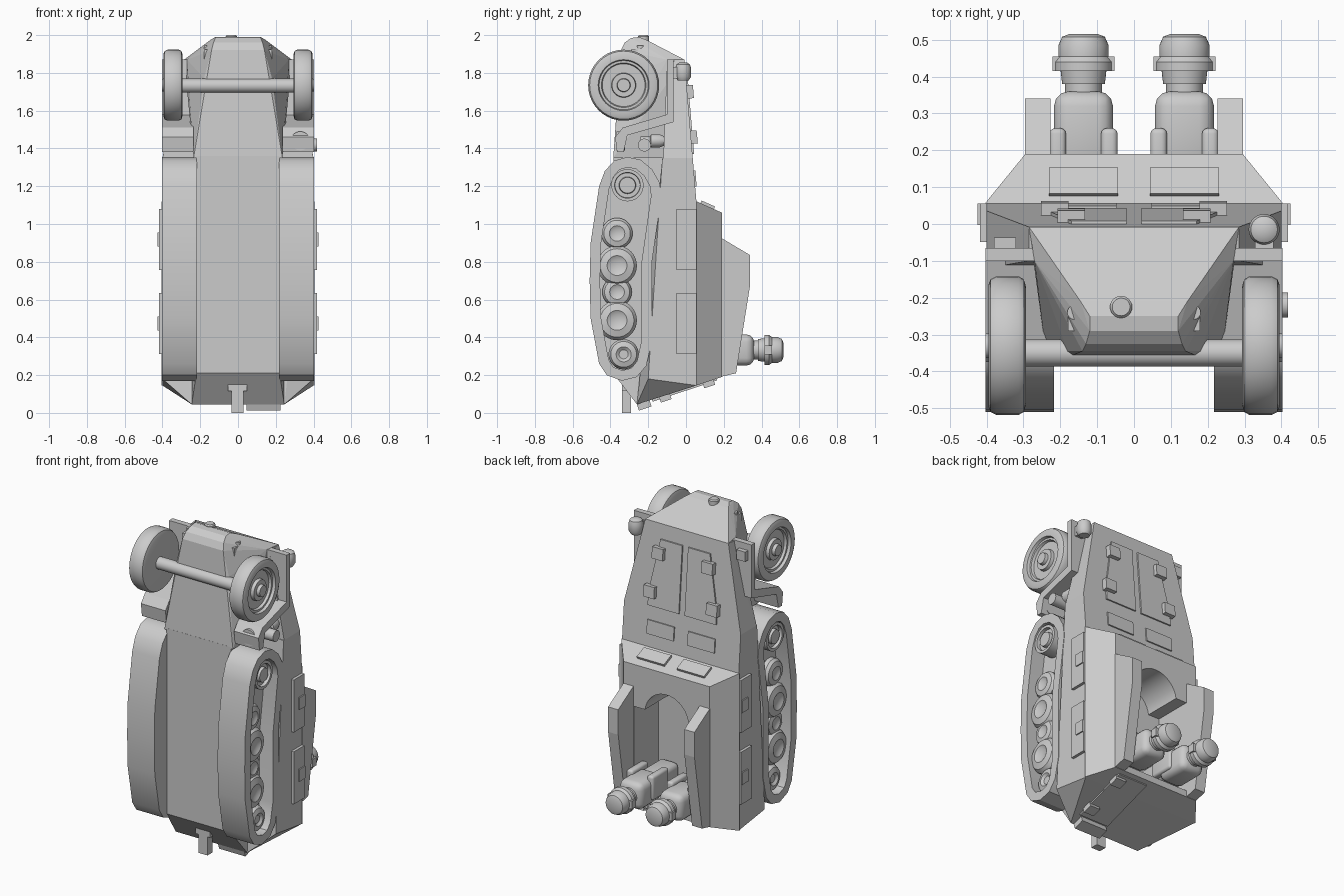
import bpy, bmesh
from math import pi
from mathutils import Matrix, Vector

cube = bpy.data.objects.get("Cube")
if cube:
    bpy.data.objects.remove(cube, do_unlink=True)

grey = bpy.data.materials.new("plain grey")
grey.use_nodes = True
colour = (0.6, 0.6, 0.6, 1)
grey.diffuse_color = colour
grey.node_tree.nodes["Principled BSDF"].inputs["Base Color"].default_value = colour


def finish(bm, name, smooth=False):
    bmesh.ops.recalc_face_normals(bm, faces=bm.faces[:])
    mesh = bpy.data.meshes.new(name)
    bm.to_mesh(mesh)
    bm.free()
    mesh.materials.append(grey)
    ob = bpy.data.objects.new(name, mesh)
    bpy.context.collection.objects.link(ob)
    if smooth:
        bpy.ops.object.select_all(action='DESELECT')
        ob.select_set(True)
        bpy.context.view_layer.objects.active = ob
        bpy.ops.object.shade_smooth_by_angle(angle=0.6)
    return ob


def hull(name, pts, mirror=True):
    """Convex solid; points are mirrored across x unless told otherwise."""
    bm = bmesh.new()
    for x, y, z in pts:
        bm.verts.new((x, y, z))
        if mirror:
            bm.verts.new((-x, y, z))
    res = bmesh.ops.convex_hull(bm, input=bm.verts[:])
    junk = {e for e in res["geom_interior"] + res["geom_unused"] if isinstance(e, bmesh.types.BMVert)}
    bmesh.ops.delete(bm, geom=list(junk), context='VERTS')
    bmesh.ops.dissolve_limit(bm, angle_limit=0.02, verts=bm.verts[:], edges=bm.edges[:])
    return finish(bm, name)


def box(name, centre, size, tilt=0, bevel=0):
    bm = bmesh.new()
    m = Matrix.Translation(centre) @ Matrix.Rotation(tilt, 4, 'X') @ Matrix.Diagonal((*size, 1))
    bmesh.ops.create_cube(bm, size=1, matrix=m)
    if bevel:
        bmesh.ops.bevel(bm, geom=bm.edges[:], offset=bevel, segments=3, affect='EDGES', profile=0.5)
    return finish(bm, name, bevel > 0)


def lathe(name, centre, axis, profile, sign=1):
    """Turn (radius, height) points around an axis through centre."""
    rot = {'x': Matrix.Rotation(sign * pi / 2, 4, 'Y'),
           'y': Matrix.Rotation(-sign * pi / 2, 4, 'X'), 'z': Matrix()}[axis]
    bm = bmesh.new()
    vs = [bm.verts.new((r, 0, h)) for r, h in profile]
    es = [bm.edges.new(p) for p in zip(vs, vs[1:])]
    bmesh.ops.spin(bm, geom=vs + es, axis=(0, 0, 1), cent=(0, 0, 0), angle=2 * pi, steps=40)
    bmesh.ops.remove_doubles(bm, verts=bm.verts[:], dist=0.0002)
    bmesh.ops.transform(bm, matrix=Matrix.Translation(centre) @ rot, verts=bm.verts[:])
    return finish(bm, name, True)


def cylinder(name, centre, axis, r, length):
    h = length / 2
    return lathe(name, centre, axis, [(0, -h), (r, -h), (r, h), (0, h)])


def extrude(name, outline, x0, x1, recess=None, smooth=False):
    """Side outline of (y, z) points pushed along x, with an optional recessed outer face."""
    bm = bmesh.new()
    face = bm.faces.new([bm.verts.new((x0, y, z)) for y, z in outline])
    res = bmesh.ops.extrude_face_region(bm, geom=[face])
    verts = [v for v in res["geom"] if isinstance(v, bmesh.types.BMVert)]
    outer = next(f for f in res["geom"] if isinstance(f, bmesh.types.BMFace))
    bmesh.ops.translate(bm, verts=verts, vec=(x1 - x0, 0, 0))
    bmesh.ops.recalc_face_normals(bm, faces=bm.faces[:])
    if recess:
        rim, depth = recess
        bmesh.ops.inset_region(bm, faces=[outer], thickness=rim)
        inner = bmesh.ops.extrude_face_region(bm, geom=[outer])["geom"]
        bmesh.ops.delete(bm, geom=[outer], context='FACES_ONLY')
        bmesh.ops.translate(bm, verts=[v for v in inner if isinstance(v, bmesh.types.BMVert)],
                            vec=(-depth if x1 > x0 else depth, 0, 0))
    return finish(bm, name, smooth)


def deck(z):
    return 0.055 - 0.084 * (z - 1.12)


def rear(y):
    return 0.045 + 0.33 * (y + 0.26)


# Armoured body
tub = hull("lower_tub", [(.22, -.385, .21), (.22, -.385, 1.36), (.22, -.1, 1.36),
                         (.245, -.26, .045), (.22, -.1, .1)])
sponsons = hull("side_hull", [(.4, .055, .145), (.4, .055, 1.12), (.4, deck(1.35), 1.35), (.4, -.125, 1.35),
                              (.4, -.2, .18), (.245, -.26, .045)])
casemate = hull("casemate", [(.405, .055, .145), (.405, .055, 1.12), (.295, .19, 1.06), (.295, .19, .19)])
hull("bonnet", [(.4, deck(1.35), 1.35), (.4, -.12, 1.35), (.285, deck(1.87), 1.87), (.285, -.1, 1.86)])
hull("nose", [(.235, -.385, 1.35), (.235, 0, 1.35), (.18, -.345, 1.77), (.285, deck(1.87), 1.87),
              (.27, -.1, 1.87), (.145, -.21, 1.975), (.12, -.25, 1.99), (.12, -.29, 1.985),
              (.13, -.325, 1.96), (.14, -.345, 1.92)])

# Open crew well, with a round front end
cutters = [box("well_cutter", (0, .15, .515), (.45, .4, .57)),
           cylinder("round_cutter", (0, .15, .78), 'y', .15, .4)]
for ob in (sponsons, casemate):
    for c in cutters:
        mod = ob.modifiers.new("well", 'BOOLEAN')
        mod.operation, mod.solver, mod.object = 'DIFFERENCE', 'EXACT', c
    bpy.context.view_layer.update()
    ob.data = bpy.data.meshes.new_from_object(ob.evaluated_get(bpy.context.evaluated_depsgraph_get()))
    ob.modifiers.clear()
for c in cutters:
    bpy.data.objects.remove(c, do_unlink=True)

TRACK = [(-.31, 1.355), (-.38, 1.335), (-.43, 1.28), (-.46, 1.2), (-.505, .9), (-.51, .7), (-.505, .5),
         (-.46, .26), (-.42, .2), (-.34, .17), (-.26, .19), (-.21, .25), (-.18, .38), (-.18, .8),
         (-.13, 1.15), (-.14, 1.22), (-.18, 1.29), (-.24, 1.34)]
FENDER = [(-.1, 1.87), (-.1, 1.58), (-.335, 1.51), (-.375, 1.46), (-.365, 1.38), (-.33, 1.38),
          (-.31, 1.47), (-.065, 1.54), (-.065, 1.87)]
WALL = [(.18, .93), (.34, .835), (.34, .68), (.265, .21), (.18, .19)]
TYRE = [(0, -.05), (.16, -.05), (.18, -.044), (.188, -.03), (.188, .03), (.18, .046), (.165, .052),
        (.135, .052), (.13, .035), (.118, .035), (.113, .02), (.065, .02), (.062, .04), (.036, .04),
        (.033, .06), (0, .06)]
SPROCKET = [(0, -.05), (.085, -.05), (.085, .05), (.068, .05), (.066, .03), (.045, .03), (.042, .05), (0, .05)]

for s, side in ((1, "left"), (-1, "right")):
    # Running gear
    extrude(side + "_track", TRACK, s * .217, s * .403, (.055, .09), True)
    lathe(side + "_drive_sprocket", (s * .345, -.31, 1.205), 'x', SPROCKET, s)
    for i, (y, z, r, h) in enumerate([(-.365, .95, .082, .05), (-.365, .78, .105, .065), (-.365, .64, .078, .05),
                                      (-.365, .49, .105, .065), (-.33, .31, .08, .06)]):
        lathe(f"{side}_road_wheel_{i}", (s * .315, y, z), 'x',
              [(0, -.02), (r, -.02), (r, h * .5), (r * .85, h * .85), (r * .5, h), (r * .3, h * .8), (0, h * .8)], s)
    lathe(side + "_front_wheel", (s * .343, -.33, 1.735), 'x', TYRE, s)
    extrude(side + "_fender", FENDER, s * .235, s * .403)
    extrude(side + "_well_wall", WALL, s * .227, s * .296)

    # Side doors with handles
    for z in (.918, .473):
        box(side + "_side_door", (s * .405, .003, z), (.025, .105, .325))
        box(side + "_side_handle", (s * .415, .026, z), (.02, .058, .075))

    # Bonnet doors, hinges and hatches
    door = [(s * x, deck(z) + t, z) for t in (-.01, .009)
            for x, z in ((.02, 1.37), (.235, 1.37), (.23, 1.47), (.17, 1.78), (.02, 1.78))]
    hull(side + "_bonnet_door", door, False)
    for x, z in ((.215, 1.46), (.17, 1.7)):
        box(side + "_bonnet_hinge", (s * x, deck(z) + .016, z), (.075, .034, .07), .084)
    box(side + "_bonnet_vent", (s * .14, deck(1.24), 1.24), (.185, .016, .085), .084)
    box(side + "_roof_hatch", (s * .137, .113, 1.097), (.187, .078, .025), -.42)

    # Nose lamps
    cylinder(side + "_nose_lamp", (s * .162, -.24, 1.9), 'z', .019, .09)
    box(side + "_nose_lamp_base", (s * .162, -.265, 1.89), (.035, .05, .07))

    # Crew figures
    x = s * .137
    box(side + "_crew_legs", (x, .08, .34), (.13, .25, .13), 0, .03)
    box(side + "_crew_torso", (x, .25, .333), (.16, .22, .165), 0, .04)
    for a in (-1, 1):
        box(side + "_crew_arm", (x + a * .07, .18, .36), (.045, .16, .15), 0, .015)
    cylinder(side + "_crew_neck", (x, .4, .333), 'y', .05, .12)
    lathe(side + "_crew_helmet", (x, .38, .333), 'y',
          [(0, 0), (.058, 0), (.062, .035), (.08, .035), (.08, .06), (.068, .075), (.068, .105),
           (.058, .128), (.04, .135), (0, .135)])
    box(side + "_helmet_ear_flaps", (x, .435, .333), (.168, .04, .05))

cylinder("front_axle", (0, -.35, 1.732), 'x', .037, .62)
lathe("nose_cap", (-.035, -.225, 1.965), 'z', [(0, 0), (.03, 0), (.03, .028), (.024, .035), (0, .035)])

# Fender lamps and horn on the left
lathe("fender_lamp", (.353, -.015, 1.76), 'z',
      [(0, 0), (.03, 0), (.042, .02), (.042, .065), (.036, .085), (.02, .095), (0, .095)])
box("fender_lamp_base", (.353, -.045, 1.8), (.05, .06, .06))
box("right_fender_plate", (-.35, -.052, 1.8), (.06, .03, .06))
cylinder("mudguard_lamp", (.33, -.345, 1.44), 'y', .05, .045)
lathe("side_lamp", (.34, -.24, 1.44), 'y',
      [(0, 0), (.022, 0), (.022, .05), (.035, .055), (.035, .1), (.025, .125), (0, .135)])
cylinder("horn", (.36, -.22, 1.418), 'x', .034, .115)

# Rear door, hinges, step and tow hook
box("rear_door", (.145, -.01, rear(-.01)), (.2, .36, .025), .32)
for y in (-.11, .12):
    box("rear_hinge", (.22, y, rear(y) - .014), (.07, .06, .035), .32)
box("rear_step", (.135, -.225, rear(-.225) - .005), (.18, .07, .06), .32)
box("tow_hook", (-.003, -.315, .087), (.062, .048, .174))
box("tow_bracket", (-.003, -.3, .145), (.1, .08, .06))
